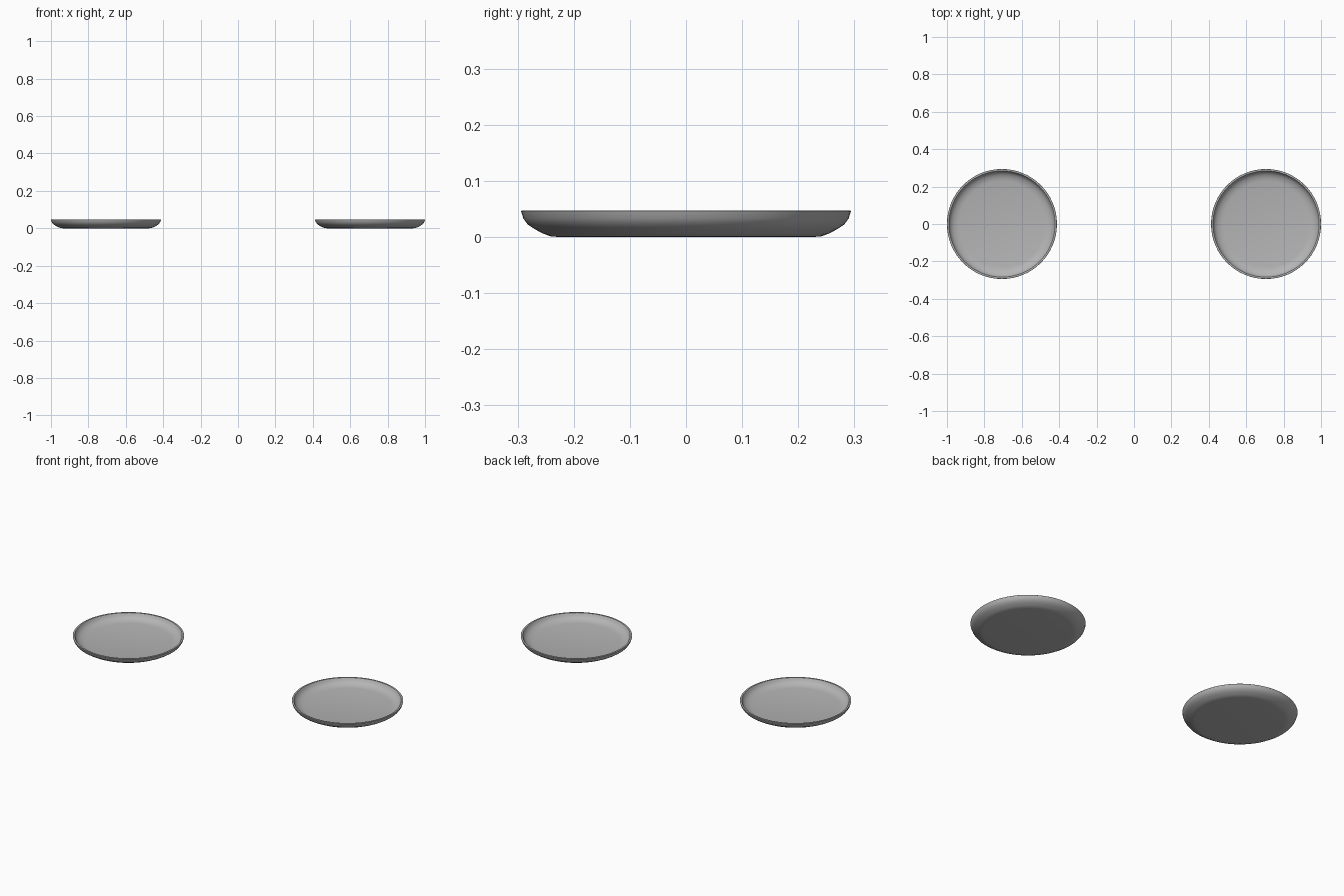
import bpy, bmesh, math

if "Cube" in bpy.data.objects:
    bpy.data.objects.remove(bpy.data.objects["Cube"])

# Dish cross-section (radius, height): underside, outer wall, rim, inner wall, floor
PROFILE = [(0, 0), (0.228, 0), (0.241, 0.001), (0.255, 0.006), (0.270, 0.014),
           (0.282, 0.022), (0.290, 0.033), (0.294, 0.046), (0.293, 0.047),
           (0.284, 0.047), (0.282, 0.044), (0.278, 0.035), (0.271, 0.027),
           (0.260, 0.020), (0.246, 0.015), (0.230, 0.012), (0, 0.012)]
SEGMENTS = 64

grey = bpy.data.materials.new("dark_grey")
grey.diffuse_color = (0.46, 0.46, 0.46, 1)
grey.use_nodes = True
grey.node_tree.nodes["Principled BSDF"].inputs["Base Color"].default_value = grey.diffuse_color


def make_dish(name, x):
    bm = bmesh.new()
    verts = [bm.verts.new((r, 0, z)) for r, z in PROFILE]
    edges = [bm.edges.new(pair) for pair in zip(verts, verts[1:])]
    bmesh.ops.spin(bm, geom=verts + edges, cent=(0, 0, 0), axis=(0, 0, 1),
                   angle=math.tau, steps=SEGMENTS)
    bmesh.ops.remove_doubles(bm, verts=bm.verts[:], dist=0.0002)
    bmesh.ops.recalc_face_normals(bm, faces=bm.faces[:])
    mesh = bpy.data.meshes.new(name)
    bm.to_mesh(mesh)
    bm.free()
    mesh.materials.append(grey)
    dish = bpy.data.objects.new(name, mesh)
    bpy.context.collection.objects.link(dish)
    dish.location.x = x
    bpy.ops.object.select_all(action='DESELECT')
    dish.select_set(True)
    bpy.context.view_layer.objects.active = dish
    bpy.ops.object.shade_smooth_by_angle(angle=math.radians(35))


# Matching pair of shallow dishes
make_dish("left_dish", -0.706)
make_dish("right_dish", 0.706)
